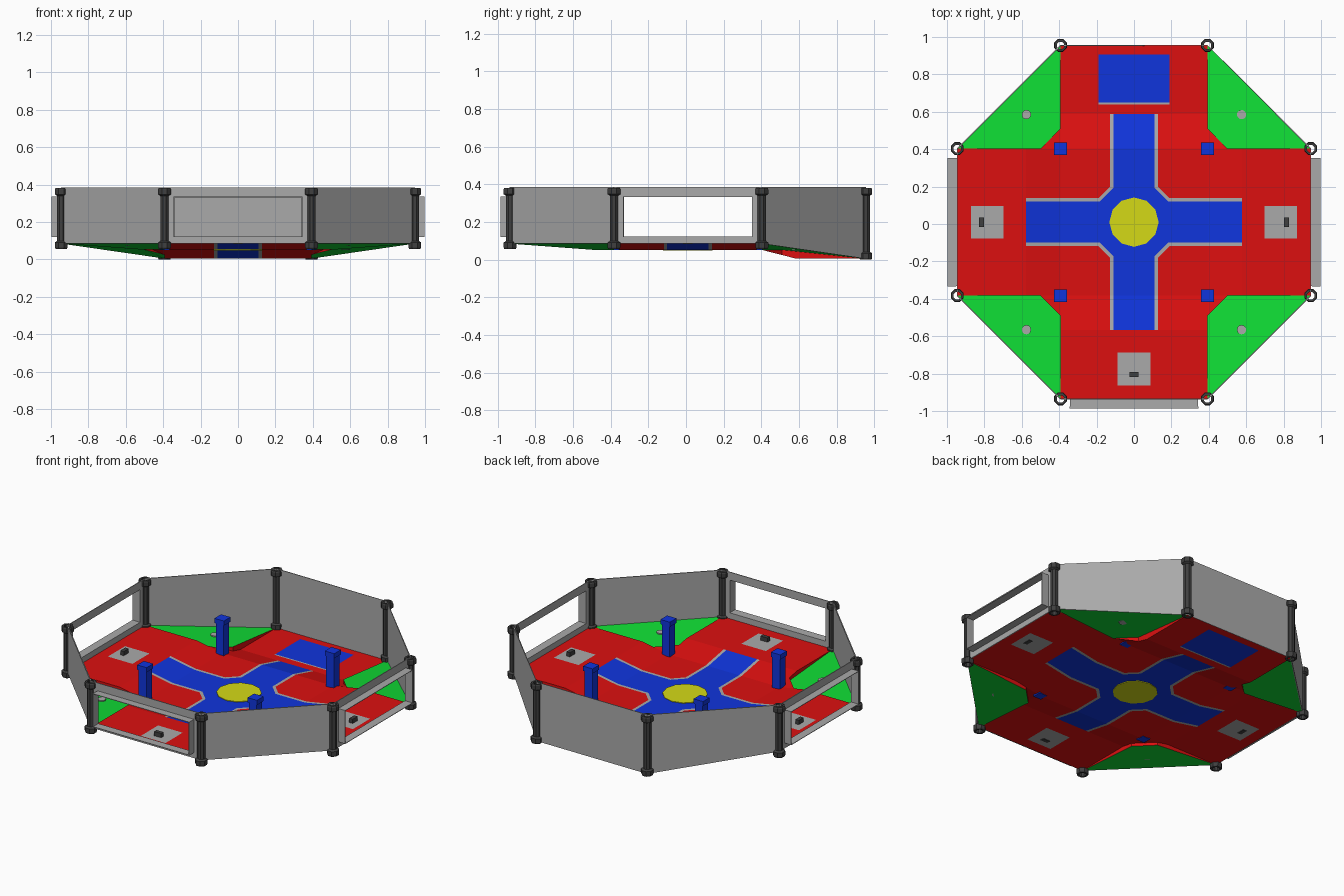
import bpy, bmesh, math
from mathutils import Vector, Matrix

cube = bpy.data.objects.get("Cube")
if cube:
    bpy.data.objects.remove(cube)

S, L = 0.393, 0.945           # half side and apothem of the octagon
MID, HIGH, LOW, TOP = 0.052, 0.085, 0.005, 0.385
CHAMFER, RAMP_END = 0.5, 0.577
SHIFT = Vector((0, 0.01, 0))


def material(name, r, g, b):
    m = bpy.data.materials.new(name)
    m.use_nodes = True
    m.diffuse_color = (r, g, b, 1)
    m.node_tree.nodes["Principled BSDF"].inputs["Base Color"].default_value = (r, g, b, 1)
    return m


RED = material("red", 0.72, 0.005, 0.005)
BLUE = material("blue", 0.005, 0.035, 0.72)
GREEN = material("green", 0.005, 0.72, 0.035)
YELLOW = material("yellow", 0.66, 0.7, 0.008)
GREY = material("grey", 0.4, 0.4, 0.4)
DARK = material("charcoal", 0.05, 0.05, 0.05)


def finish(name, bm, *mats, thickness=0):
    mesh = bpy.data.meshes.new(name)
    bm.to_mesh(mesh)
    bm.free()
    for m in mats:
        mesh.materials.append(m)
    ob = bpy.data.objects.new(name, mesh)
    ob.location = SHIFT
    bpy.context.collection.objects.link(ob)
    if thickness:
        mod = ob.modifiers.new("thickness", 'SOLIDIFY')
        mod.thickness, mod.offset = thickness, 0
    return ob


def sheet(name, polygons, mat, thickness=0):
    bm = bmesh.new()
    for poly in polygons:
        bm.faces.new([bm.verts.new(p) for p in poly])
    bmesh.ops.remove_doubles(bm, verts=bm.verts, dist=1e-5)
    return finish(name, bm, mat, thickness=thickness)


def add_box(bm, x, y, z0, z1, sx, sy):
    m = Matrix.Translation((x, y, (z0 + z1) / 2)) @ Matrix.Diagonal((sx, sy, z1 - z0, 1))
    bmesh.ops.create_cube(bm, size=1, matrix=m)


def disc(name, x, y, z, r, h, sides, mat):
    bm = bmesh.new()
    bmesh.ops.create_cone(bm, cap_ends=True, segments=sides, radius1=r, radius2=r,
                          depth=h, matrix=Matrix.Translation((x, y, z)))
    return finish(name, bm, mat)


def floor_z(x, y):
    m = max(abs(x), abs(y))
    t = min(max((m - S) / (RAMP_END - S), 0), 1)
    end = LOW if y > S and y >= abs(x) - 1e-4 else HIGH
    return MID + (end - MID) * t


# Floor: a square cut along the pattern lines, with the corners removed
bm = bmesh.new()
bmesh.ops.create_grid(bm, x_segments=1, y_segments=1, size=L)


def cut(normal, dist):
    bmesh.ops.bisect_plane(bm, geom=bm.verts[:] + bm.edges[:] + bm.faces[:], dist=1e-5,
                           plane_co=Vector(normal).normalized() * dist,
                           plane_no=Vector(normal).normalized())


for s in (-1, 1):
    for d in (0.0875, 0.11, 0.128, S, RAMP_END, 0.6975, 0.8725):
        cut((1, 0, 0), s * d)
        cut((0, 1, 0), s * d)
    for d in (0.293, 0.318, S + CHAMFER):
        cut((1, 1, 0), s * d / math.sqrt(2))
        cut((1, -1, 0), s * d / math.sqrt(2))
    cut((1, 0, 0), s * 0.19)
for d in (0.63, 0.64, 0.895):
    cut((0, 1, 0), d)

corners = []
for f in bm.faces:
    c = f.calc_center_median()
    a, m = sorted((abs(c.x), abs(c.y)))
    if a > S and a + m > S + CHAMFER:
        corners.append(f)
        continue
    back = c.y > S and c.y > abs(c.x)
    if m < RAMP_END and (a < 0.11 or a + m < 0.293):
        f.material_index = 1
    elif m < RAMP_END and (a < 0.128 or a + m < 0.318):
        f.material_index = 2
    elif back and a < 0.19 and 0.63 < m < 0.895:
        f.material_index = 1 if m > 0.64 else 2
    elif not back and a < 0.0875 and 0.6975 < m < 0.8725:
        f.material_index = 2
bmesh.ops.delete(bm, geom=corners, context='FACES')
for v in bm.verts:
    v.co.z = floor_z(v.co.x, v.co.y)
finish("floor", bm, RED, BLUE, GREY)
disc("centre_disc", 0, 0, MID, 0.132, 0.008, 12, YELLOW)

# Corner areas, the steps beside them and the diagonal walls
greens, steps, walls = [], [], []
for sx in (-1, 1):
    for sy in (-1, 1):
        def at(x, y, z=None):
            return Vector((sx * x, sy * y, floor_z(sx * x, sy * y) if z is None else z))
        a, b = at(L, S), at(S, L)
        q, p = at(CHAMFER, S, MID), at(S, CHAMFER, MID)
        ql, pl = at(CHAMFER, S), at(S, CHAMFER)
        quad = [a, b, p, q]
        greens.append(quad if sx == sy else quad[::-1])
        steps += [[q, ql, at(RAMP_END, S), a], [p, pl, at(S, RAMP_END), b], [p, pl, ql, q]]
        walls.append([a, b, at(S, L, TOP), at(L, S, TOP)])
        centre = (a + b) * 0.29 + (p + q) * 0.21
        disc("corner_marker", sx * 0.575, sy * 0.575, centre.z + 0.005, 0.025, 0.007, 12, GREY)
sheet("corner_areas", greens, GREEN)
sheet("floor_steps", steps, RED)
walls.append([(-S, L, LOW), (S, L, LOW), (S, L, TOP), (-S, L, TOP)])
sheet("solid_walls", walls, GREY, 0.006)

# Window walls with a sleeve standing out around each opening


def rectangle(half, z0, z1, y):
    return [(-half, y, z0), (half, y, z0), (half, y, z1), (-half, y, z1)]


outer = rectangle(S, HIGH, TOP, -L)
inner = rectangle(0.342, 0.122, 0.334, -L)
lip = rectangle(0.342, 0.122, 0.334, -0.997)
for name, angle in (("front", 0), ("left", 90), ("right", -90)):
    faces = []
    for i in range(4):
        j = (i + 1) % 4
        faces += [[outer[i], outer[j], inner[j], inner[i]], [inner[i], inner[j], lip[j], lip[i]]]
    ob = sheet(name + "_window_wall", faces, GREY, 0.005)
    ob.rotation_euler.z = math.radians(angle)
    # Small block on the pad inside each window
    bm = bmesh.new()
    add_box(bm, 0, -0.815, HIGH - 0.003, HIGH + 0.027, 0.05, 0.025)
    ob = finish(name + "_pad_block", bm, DARK)
    ob.rotation_euler.z = math.radians(angle)


# Hollow posts with collars at both ends
def post(x, y, z0):
    z1, hole, shaft, collar, h = 0.382, 0.021, 0.024, 0.037, 0.042
    profile = [(hole, z0), (collar - 0.004, z0), (collar, z0 + 0.008), (collar, z0 + h - 0.008),
               (shaft, z0 + h), (shaft, z1 - h), (collar, z1 - h + 0.008),
               (collar, z1 - 0.008), (collar - 0.004, z1), (hole, z1)]
    bm = bmesh.new()
    n = 8
    rings = [[bm.verts.new((x + r * math.cos((k + 0.5) * math.tau / n),
                            y + r * math.sin((k + 0.5) * math.tau / n), z))
              for k in range(n)] for r, z in profile]
    for i, ring in enumerate(rings):
        nxt = rings[(i + 1) % len(rings)]
        for k in range(n):
            m = (k + 1) % n
            bm.faces.new([ring[k], ring[m], nxt[m], nxt[k]])
    finish("post", bm, DARK)


for s in (-1, 1):
    post(s * S, L, 0)
    post(s * S, -L, 0.057)
    for t in (-1, 1):
        post(s * L, t * S, 0.057)
        # Free-standing pillars with a slightly wider cap
        bm = bmesh.new()
        add_box(bm, s * S, t * S, MID - 0.002, 0.25, 0.056, 0.056)
        add_box(bm, s * S, t * S, 0.25, 0.28, 0.067, 0.067)
        finish("pillar", bm, BLUE)
